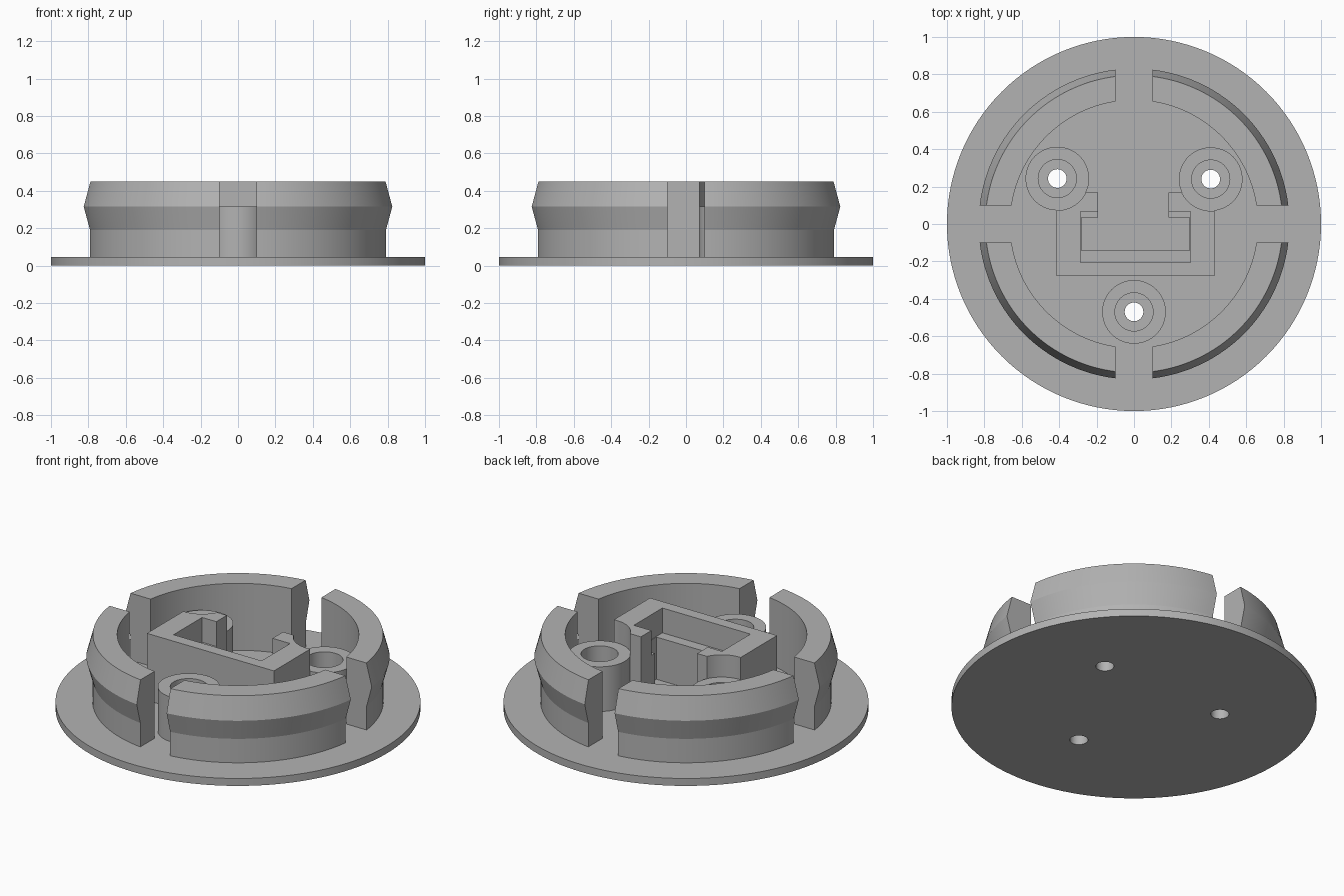
import bpy, bmesh, math

if "Cube" in bpy.data.objects:
    bpy.data.objects.remove(bpy.data.objects["Cube"])

GREY = bpy.data.materials.new("plain_grey")
GREY.diffuse_color = (0.45, 0.45, 0.45, 1)
GREY.use_nodes = True
GREY.node_tree.nodes["Principled BSDF"].inputs["Base Color"].default_value = GREY.diffuse_color

PLATE_TOP = 0.045
SINK = 0.02            # depth to which parts are embedded in the plate
TOP = 0.45
BOSS_TOP = 0.315
BOSSES = [(-0.41, 0.243), (0.41, 0.24), (0.0, -0.47)]


def to_object(name, bm):
    bmesh.ops.recalc_face_normals(bm, faces=bm.faces)
    mesh = bpy.data.meshes.new(name)
    bm.to_mesh(mesh)
    bm.free()
    mesh.materials.append(GREY)
    ob = bpy.data.objects.new(name, mesh)
    bpy.context.collection.objects.link(ob)
    return ob


def box(name, x0, x1, y0, y1, z0, z1):
    bm = bmesh.new()
    bmesh.ops.create_cube(bm, size=1)
    for v in bm.verts:
        v.co = (x1 if v.co.x > 0 else x0, y1 if v.co.y > 0 else y0, z1 if v.co.z > 0 else z0)
    return to_object(name, bm)


def cylinder(name, x, y, r, z0, z1, n=64):
    bm = bmesh.new()
    bmesh.ops.create_cone(bm, cap_ends=True, segments=n, radius1=r, radius2=r, depth=z1 - z0)
    bmesh.ops.translate(bm, verts=bm.verts, vec=(x, y, (z0 + z1) / 2))
    return to_object(name, bm)


def clip_segment(name, quarter, n=32):
    """Quarter ring whose ends are cut parallel to the axes, leaving 0.2 wide gaps."""
    profile = [(0.662, PLATE_TOP - SINK), (0.797, PLATE_TOP - SINK), (0.797, 0.19),
               (0.831, BOSS_TOP), (0.795, TOP), (0.662, TOP)]
    bm = bmesh.new()
    rows = []
    for i in range(n + 1):
        row = []
        for r, z in profile:
            a0 = math.asin(0.1 / r)
            a = a0 + (math.pi / 2 - 2 * a0) * i / n + quarter * math.pi / 2
            row.append(bm.verts.new((r * math.cos(a), r * math.sin(a), z)))
        rows.append(row)
    k = len(profile)
    for a, b in zip(rows, rows[1:]):
        for j in range(k):
            bm.faces.new((a[j], a[(j + 1) % k], b[(j + 1) % k], b[j]))
    bm.faces.new(rows[0])
    bm.faces.new(rows[-1])
    return to_object(name, bm)


def combine(target, tool, operation):
    tool.hide_render = True
    mod = target.modifiers.new(operation.lower(), 'BOOLEAN')
    mod.operation, mod.solver, mod.object = operation, 'EXACT', tool
    bpy.context.view_layer.objects.active = target
    bpy.ops.object.modifier_apply(modifier=mod.name)
    bpy.data.objects.remove(tool, do_unlink=True)


# Holder: block with a stepped pocket and an open mouth at the back
holder = box("holder", -0.417, 0.433, -0.275, 0.168, PLATE_TOP - SINK, TOP)
combine(holder, box("lower_pocket", -0.282, 0.298, -0.142, 0.035, -0.1, 0.6), 'DIFFERENCE')
combine(holder, box("upper_pocket", -0.287, 0.302, -0.206, 0.067, 0.30, 0.6), 'DIFFERENCE')
combine(holder, box("mouth", -0.192, 0.184, -0.05, 0.3, -0.1, 0.6), 'DIFFERENCE')

# Base plate with the clip ring, screw bosses and holder fused on
body = cylinder("clip_cover", 0, 0, 1.0, 0, PLATE_TOP, 128)
for q in range(4):
    combine(body, clip_segment("clip_segment", q), 'UNION')
combine(body, holder, 'UNION')
for x, y in BOSSES:
    combine(body, cylinder("screw_boss", x, y, 0.17, PLATE_TOP - SINK, BOSS_TOP), 'UNION')

# Clearance above each boss, counterbore and through hole
for x, y in BOSSES:
    combine(body, cylinder("clearance", x, y, 0.17, BOSS_TOP, 0.6), 'DIFFERENCE')
    combine(body, cylinder("counterbore", x, y, 0.102, 0.09, 0.6), 'DIFFERENCE')
    combine(body, cylinder("screw_hole", x, y, 0.05, -0.1, 0.6, 32), 'DIFFERENCE')

bpy.ops.object.select_all(action='DESELECT')
body.select_set(True)
bpy.context.view_layer.objects.active = body
bpy.ops.object.shade_smooth_by_angle(angle=math.radians(14))
